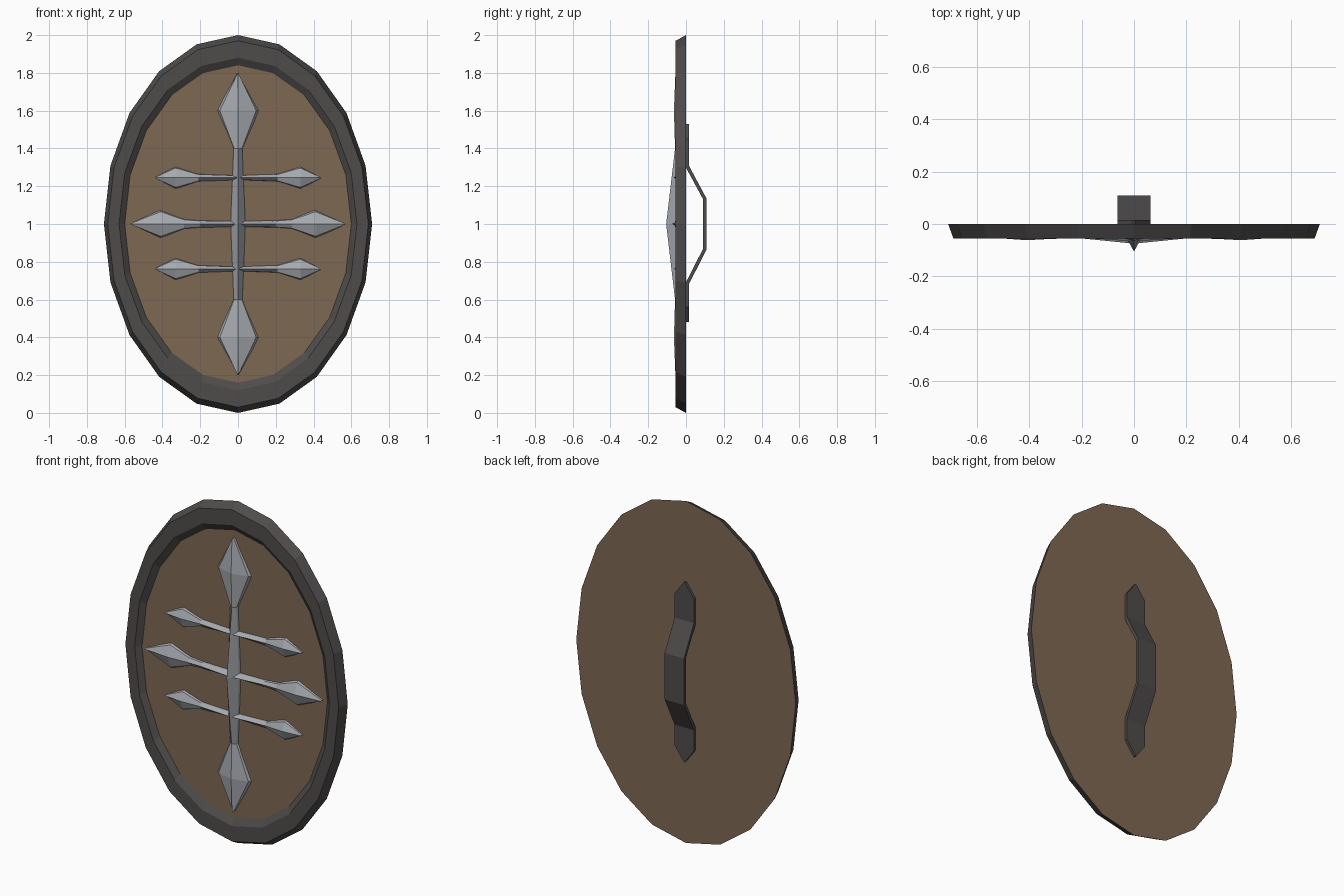
import bpy, bmesh, math
from mathutils import Vector

if "Cube" in bpy.data.objects:
    bpy.data.objects.remove(bpy.data.objects["Cube"])


def material(name, col):
    m = bpy.data.materials.new(name)
    m.diffuse_color = (*col, 1)
    m.use_nodes = True
    m.node_tree.nodes["Principled BSDF"].inputs["Base Color"].default_value = m.diffuse_color
    return m


WOOD = material("brown wood", (0.21, 0.138, 0.087))
DARK = material("dark iron", (0.078, 0.073, 0.071))
STEEL = material("pale steel", (0.38, 0.40, 0.43))


def finish(bm, name, mats):
    bmesh.ops.recalc_face_normals(bm, faces=bm.faces[:])
    me = bpy.data.meshes.new(name)
    bm.to_mesh(me)
    bm.free()
    for m in mats:
        me.materials.append(m)
    ob = bpy.data.objects.new(name, me)
    bpy.context.collection.objects.link(ob)
    return ob


def loft(bm, sections):
    """Bridge equal-length closed loops; returns first and last cap."""
    loops = [[bm.verts.new(p) for p in s] for s in sections]
    n = len(loops[0])
    for a, b in zip(loops, loops[1:]):
        for i in range(n):
            j = (i + 1) % n
            bm.faces.new((a[i], a[j], b[j], b[i]))
    return bm.faces.new(loops[0]), bm.faces.new(loops[-1])


# Shield body: oval board with a raised bevelled iron rim
def oval(rx, rz, y, n=20):
    return [Vector((rx * math.sin(2 * math.pi * i / n), y,
                    1 + rz * math.cos(2 * math.pi * i / n))) for i in range(n)]


bm = bmesh.new()
caps = loft(bm, [oval(0.71, 1.0, 0), oval(0.69, 0.97, -0.055),
                 oval(0.63, 0.88, -0.055), oval(0.60, 0.84, -0.03)])
for f in bm.faces:
    f.material_index = 0 if f in caps else 1
finish(bm, "shield_board_and_rim", [WOOD, DARK])


# Ridged ornament bars: half profile of (distance, half width, ridge y), mirrored
def bar(name, half, z, vertical=False):
    full = [(-t, w, r) for t, w, r in reversed(half) if t > 0] + half
    sections = []
    for t, w, r in full:
        edge = max(r + 0.01, -0.042)
        cs = [(-w, -0.025), (-0.85 * w, edge), (0, r), (0.85 * w, edge), (w, -0.025)]
        sections.append([Vector((s, y, z + t)) if vertical else Vector((t, y, z + s))
                         for s, y in cs])
    bm = bmesh.new()
    loft(bm, sections)
    finish(bm, name, [STEEL])


bar("vertical_ornament", [(0, 0.041, -0.105), (0.40, 0.024, -0.058),
                          (0.60, 0.113, -0.064), (0.80, 0.002, -0.056)], 1.0, True)
bar("middle_ornament", [(0, 0.016, -0.075), (0.20, 0.019, -0.055), (0.285, 0.026, -0.055),
                        (0.41, 0.076, -0.062), (0.57, 0.002, -0.05)], 1.0)
for label, z in (("upper", 1.245), ("lower", 0.762)):
    bar(label + "_ornament", [(0, 0.012, -0.066), (0.21, 0.020, -0.052),
                              (0.33, 0.060, -0.058), (0.44, 0.002, -0.048)], z)

# Bent strap handle on the back, with pointed ends
bm = bmesh.new()
path = [(1.53, 0, 0.003), (1.45, 0, 0.0625), (1.30, 0, 0.0625), (1.13, 0.092, 0.0625),
        (0.87, 0.092, 0.0625), (0.69, 0, 0.0625), (0.56, 0, 0.0625), (0.48, 0, 0.003)]
loft(bm, [[Vector((-w, y - 0.001, z)), Vector((w, y - 0.001, z)),
           Vector((w, y + 0.016, z + k)), Vector((-w, y + 0.016, z + k))]
          for (z, y, w), k in zip(path, (0, 0, 0.008, 0.006, -0.006, -0.008, 0, 0))])
finish(bm, "back_handle", [DARK])
